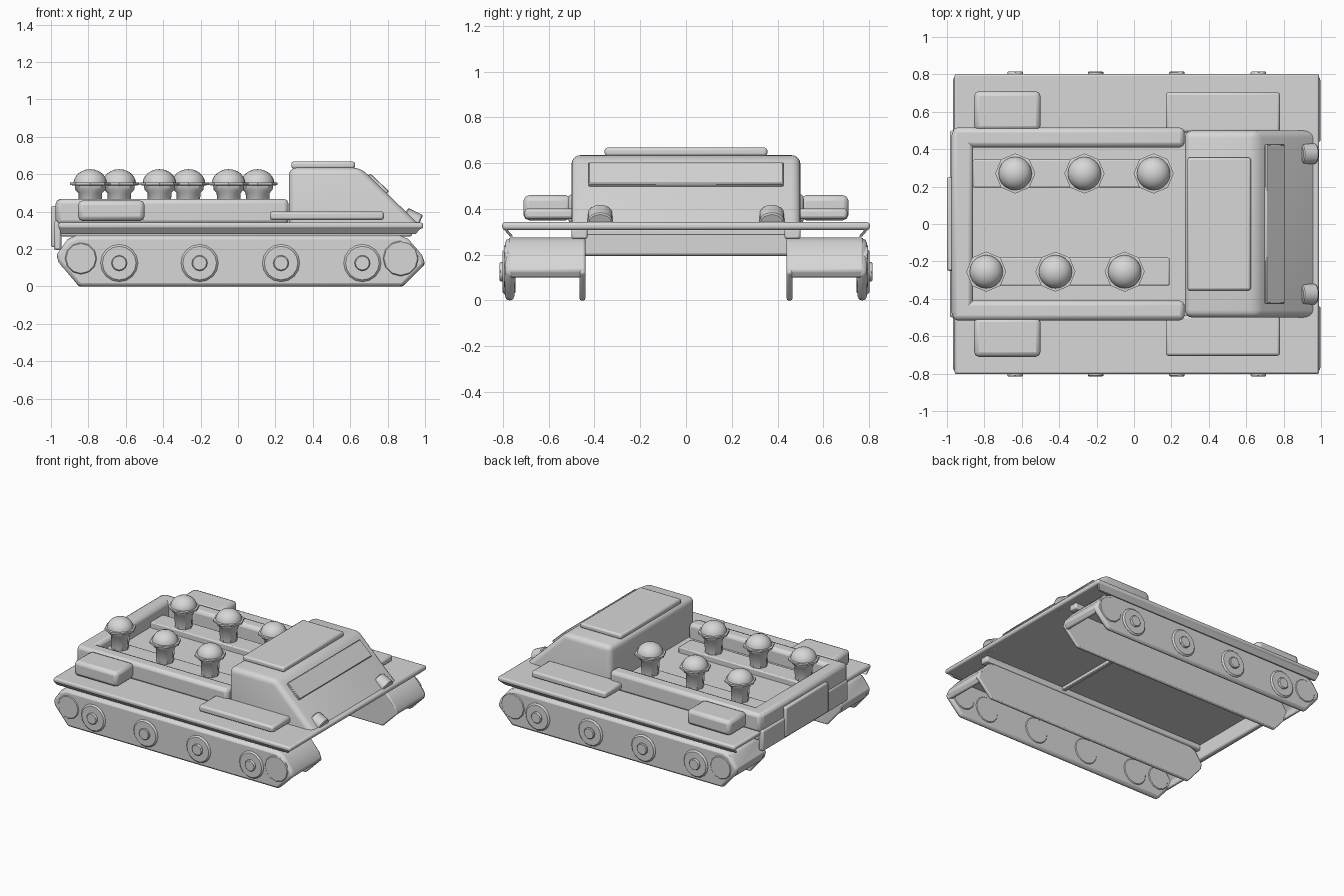
import bpy, bmesh, math
from mathutils import Matrix

cube = bpy.data.objects.get("Cube")
if cube:
    bpy.data.objects.remove(cube, do_unlink=True)

GREY = (0.68, 0.68, 0.68, 1)
grey = bpy.data.materials.new("plain_grey")
grey.use_nodes = True
grey.diffuse_color = GREY
grey.node_tree.nodes["Principled BSDF"].inputs["Base Color"].default_value = GREY


def finish(name, bm, bevel=0.0, segments=2):
    bmesh.ops.recalc_face_normals(bm, faces=bm.faces)
    mesh = bpy.data.meshes.new(name)
    bm.to_mesh(mesh)
    bm.free()
    mesh.materials.append(grey)
    ob = bpy.data.objects.new(name, mesh)
    bpy.context.collection.objects.link(ob)
    if bevel:
        mod = ob.modifiers.new("bevel", "BEVEL")
        mod.width = bevel
        mod.segments = segments
        mod.limit_method = "ANGLE"
    bpy.ops.object.select_all(action="DESELECT")
    ob.select_set(True)
    bpy.context.view_layer.objects.active = ob
    bpy.ops.object.shade_smooth_by_angle(angle=math.radians(40))
    return ob


def extrude_profile(profile, y0, y1):
    """Side profile in x, z extruded across y."""
    bm = bmesh.new()
    a = [bm.verts.new((x, y0, z)) for x, z in profile]
    b = [bm.verts.new((x, y1, z)) for x, z in profile]
    bm.faces.new(a)
    bm.faces.new(b[::-1])
    for i in range(len(a)):
        j = (i + 1) % len(a)
        bm.faces.new((a[i], b[i], b[j], a[j]))
    return bm


def prism(name, profile, y0, y1, bevel=0.0, segments=2):
    return finish(name, extrude_profile(profile, y0, y1), bevel, segments)


def box(name, x, y, z, bevel=0.01, segments=2):
    profile = [(x[0], z[0]), (x[1], z[0]), (x[1], z[1]), (x[0], z[1])]
    return prism(name, profile, min(y), max(y), bevel, segments)


def disc(name, x, z, r, y0, y1, sides=16, bevel=0.01):
    bm = bmesh.new()
    bmesh.ops.create_cone(bm, cap_ends=True, segments=sides, radius1=r, radius2=r, depth=abs(y1 - y0))
    bmesh.ops.rotate(bm, verts=bm.verts, matrix=Matrix.Rotation(math.pi / 2, 3, "X"))
    bmesh.ops.translate(bm, verts=bm.verts, vec=(x, (y0 + y1) / 2, z))
    return finish(name, bm, bevel, 1)


def lathe(name, profile, x, y, sides):
    bm = bmesh.new()
    verts = [bm.verts.new((r, 0, z)) for r, z in profile]
    edges = [bm.edges.new(pair) for pair in zip(verts, verts[1:])]
    bmesh.ops.spin(bm, geom=verts + edges, cent=(0, 0, 0), axis=(0, 0, 1),
                   angle=math.tau, steps=sides, use_duplicate=False)
    bmesh.ops.remove_doubles(bm, verts=bm.verts, dist=0.0005)
    bmesh.ops.translate(bm, verts=bm.verts, vec=(x, y, 0))
    return finish(name, bm)


# Deck and the frame beneath it
box("deck", (-0.96, 0.99), (-0.803, 0.803), (0.308, 0.342), 0.012)
box("cross_beam", (0.24, 0.27), (-0.45, 0.45), (0.285, 0.31), 0.005)

# Track plates and the belt over their tops
plate = [(-0.85, 0), (0.88, 0), (1.0, 0.12), (0.985, 0.16), (0.91, 0.25), (0.86, 0.27),
         (-0.86, 0.27), (-0.91, 0.25), (-0.97, 0.17), (-0.96, 0.13)]
belt = [(0.98, 0.1), (0.998, 0.13), (0.983, 0.17), (0.91, 0.255), (0.86, 0.275),
        (-0.86, 0.275), (-0.91, 0.255), (-0.97, 0.17), (-0.94, 0.1),
        (-0.92, 0.1), (-0.95, 0.17), (-0.9, 0.235), (-0.86, 0.255),
        (0.86, 0.255), (0.9, 0.235), (0.965, 0.165), (0.975, 0.13), (0.96, 0.1)]

for s, side in ((1, "left"), (-1, "right")):
    def across(a, b):
        return min(s * a, s * b), max(s * a, s * b)

    box(f"frame_beam_{side}", (-0.95, 0.93), across(0.43, 0.5), (0.268, 0.315), 0.01)
    # Slanting lip under the deck edge
    lip = extrude_profile([(-0.95, 0.28), (0.95, 0.28), (0.98, 0.315), (-0.955, 0.315)],
                          *across(0.785, 0.8))
    for v in lip.verts:
        if v.co.z < 0.3:
            v.co.y -= s * 0.03
    finish(f"deck_lip_{side}", lip)

    prism(f"track_belt_{side}", belt, *across(0.44, 0.775), 0.008)
    prism(f"track_outer_plate_{side}", plate, *across(0.75, 0.79), 0.018)
    prism(f"track_inner_plate_{side}", plate, *across(0.44, 0.465), 0.008)

    # Road wheels, hubs and end idlers
    for i, x in enumerate((-0.635, -0.205, 0.23, 0.665)):
        disc(f"wheel_{side}_{i}", x, 0.125, 0.1, s * 0.745, s * 0.801)
        disc(f"hub_{side}_{i}", x, 0.125, 0.042, s * 0.79, s * 0.815, 12, 0.005)
    disc(f"rear_idler_{side}", -0.84, 0.15, 0.085, s * 0.745, s * 0.795, 12, 0.005)
    disc(f"front_idler_{side}", 0.87, 0.15, 0.095, s * 0.745, s * 0.795, 12, 0.005)

    # Cargo side walls and stowage on the deck
    box(f"side_wall_{side}", (-0.97, 0.27), across(0.41, 0.515), (0.33, 0.468), 0.025)
    box(f"rear_stowage_{side}", (-0.855, -0.5), across(0.5, 0.71), (0.35, 0.46), 0.025)
    box(f"front_stowage_{side}", (0.17, 0.78), across(0.49, 0.705), (0.355, 0.402), 0.014)

    # Half-round headlights leaning down the nose
    arch = [(-0.055, -0.04)] + [
        (-0.055 * math.cos(t * math.pi / 8), 0.045 * math.sin(t * math.pi / 8)) for t in range(9)
    ] + [(0.055, -0.04)]
    lamp = prism(f"headlight_{side}", arch, -0.045, 0.045, 0.006, 1)
    lamp.location = (0.93, s * 0.375, 0.36)
    lamp.rotation_euler = (0.45, 0, math.pi / 2)

# Cargo bay floor, back wall and tailgate
box("cargo_floor", (-0.9, 0.3), (-0.43, 0.43), (0.312, 0.36), 0)
box("rear_wall", (-0.975, -0.86), (-0.5, 0.5), (0.33, 0.468), 0.025)
box("rear_skirt", (-0.985, -0.945), (-0.5, 0.5), (0.195, 0.35), 0.012)
box("tailgate", (-1.0, -0.96), (-0.25, 0.25), (0.21, 0.43), 0.01)

# Benches and their seated passengers
passenger = [(0, 0.385), (0.06, 0.39), (0.064, 0.5), (0.08, 0.517), (0.083, 0.54),
             (0.107, 0.542), (0.107, 0.555), (0.088, 0.557)]
dome = [(0.09 * math.cos(t * math.pi / 12), 0.55 + 0.077 * math.sin(t * math.pi / 12))
        for t in range(7)]
for side, y, start, ends in (("left", 0.27, -0.635, (-0.86, 0.15)),
                             ("right", -0.255, -0.79, (-0.88, 0.19))):
    box(f"bench_{side}", ends, (y - 0.075, y + 0.075), (0.35, 0.402), 0.008)
    for i in range(3):
        x = start + i * 0.37
        lathe(f"passenger_{side}_{i}", passenger, x, y, 8)
        lathe(f"helmet_{side}_{i}", dome, x, y, 20)

# Cab wedge, with every edge above the deck rounded
cab = extrude_profile([(0.272, 0.315), (0.985, 0.315), (0.655, 0.635), (0.272, 0.635)], -0.5, 0.5)
upper = [e for e in cab.edges if max(v.co.z for v in e.verts) > 0.4]
bmesh.ops.bevel(cab, geom=upper, offset=0.04, segments=4, profile=0.5, affect="EDGES")
finish("cab", cab)
box("roof_panel", (0.285, 0.625), (-0.355, 0.355), (0.63, 0.668), 0.012)
prism("windscreen", [(0.685, 0.58), (0.785, 0.487), (0.807, 0.51), (0.707, 0.605)],
      -0.425, 0.425, 0.004, 1)
